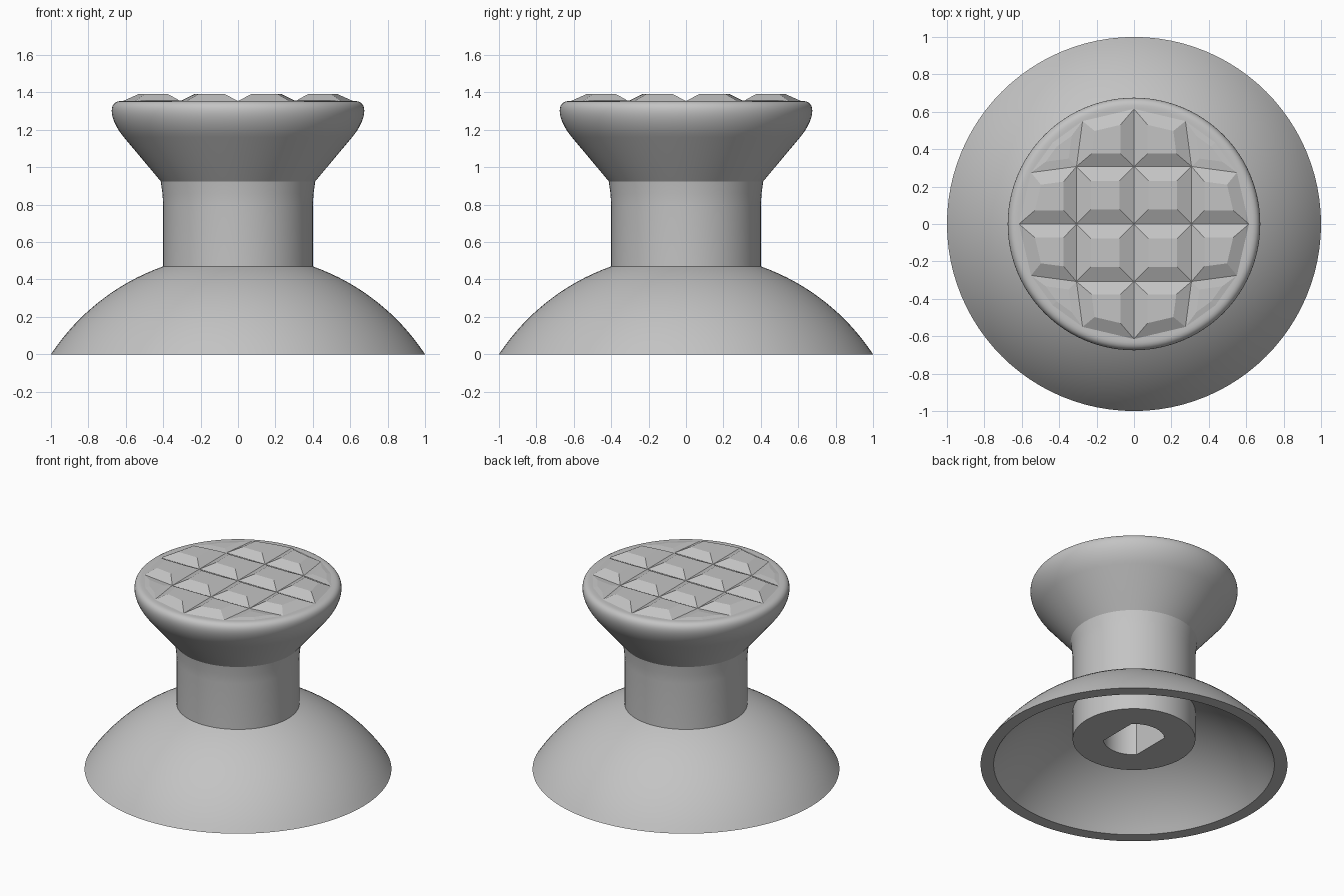
import bpy, bmesh, math
from mathutils import Vector
from mathutils.geometry import interpolate_bezier

if "Cube" in bpy.data.objects:
    bpy.data.objects.remove(bpy.data.objects["Cube"])

SEGMENTS = 96

grey = bpy.data.materials.new("plain grey")
grey.use_nodes = True
grey.diffuse_color = (0.55, 0.55, 0.55, 1)
grey.node_tree.nodes["Principled BSDF"].inputs["Base Color"].default_value = grey.diffuse_color


def finish(bm, name, smooth=None):
    """Turn a bmesh into a named object with the shared material."""
    mesh = bpy.data.meshes.new(name)
    bm.to_mesh(mesh)
    bm.free()
    mesh.materials.append(grey)
    obj = bpy.data.objects.new(name, mesh)
    bpy.context.collection.objects.link(obj)
    if smooth:
        bpy.ops.object.select_all(action='DESELECT')
        obj.select_set(True)
        bpy.context.view_layer.objects.active = obj
        bpy.ops.object.shade_smooth_by_angle(angle=math.radians(smooth))
    return obj


def lathe(name, profile, flat_radius=0, flat_x=0):
    """Spin (radius, z) points; rings of flat_radius get flats at x = +-flat_x."""
    bm = bmesh.new()
    rings = []
    for r, z in profile:
        if r == 0:
            rings.append([bm.verts.new((0, 0, z))] * SEGMENTS)
            continue
        ring = []
        for i in range(SEGMENTS):
            a = math.tau * i / SEGMENTS
            x, y = r * math.cos(a), r * math.sin(a)
            if r == flat_radius:
                x = max(-flat_x, min(flat_x, x))
            ring.append(bm.verts.new((x, y, z)))
        rings.append(ring)
    for lower, upper in zip(rings, rings[1:]):
        for i in range(SEGMENTS):
            j = (i + 1) % SEGMENTS
            corners = [lower[i], lower[j], upper[j], upper[i]]
            bm.faces.new(list(dict.fromkeys(corners)))
    bmesh.ops.recalc_face_normals(bm, faces=bm.faces)
    return finish(bm, name, 25)


# Domed skirt: two concentric sphere caps joined by a flat rim
CENTRE_Z = -0.659


def dome_arc(rim, neck=0.4, steps=16):
    radius = math.hypot(rim, CENTRE_Z)
    start, end = math.asin(neck / radius), math.asin(rim / radius)
    angles = [start + (end - start) * i / steps for i in range(steps + 1)]
    return [(radius * math.sin(a), CENTRE_Z + radius * math.cos(a)) for a in angles]


outer, inner = dome_arc(1.0), dome_arc(0.915)
lathe("dome_skirt", outer + inner[::-1] + outer[:1])

# Stem with a double-flat socket underneath
lathe("stem", [(0, 0.6), (0.2, 0.6), (0.2, 0.19), (0.4, 0.19), (0.4, 0.47),
               (0.4, 0.8), (0.404, 0.86), (0.413, 0.925), (0, 0.925)],
      flat_radius=0.2, flat_x=0.1414)

# Flared cap with a rounded edge
TOP = 1.353
edge = interpolate_bezier(Vector((0.61, 1.16)), Vector((0.69, 1.255)),
                          Vector((0.7, 1.36)), Vector((0.62, TOP)), 16)
lathe("cap", [(0, 0.925), (0.413, 0.925)] + [tuple(p)[:2] for p in edge] + [(0, TOP)])

# Grip pads: truncated pyramids on a grid whose outer corners are pulled onto a circle
GRIP_RADIUS = 0.615
CELL = GRIP_RADIUS / 2


def grid_point(i, j):
    p = Vector((i * CELL, j * CELL, 0))
    if p.length > GRIP_RADIUS:
        p = p.normalized() * GRIP_RADIUS
    return p + Vector((0, 0, TOP + 0.001))


bm = bmesh.new()
for i in range(-2, 2):
    for j in range(-2, 2):
        base = [grid_point(i + a, j + b) for a, b in ((0, 0), (1, 0), (1, 1), (0, 1))]
        middle = sum(base, Vector()) / 4
        is_corner = i in (-2, 1) and j in (-2, 1)
        rise = Vector((0, 0, 0.006 if is_corner else 0.038))
        low = [bm.verts.new(p) for p in base]
        high = [bm.verts.new(p.lerp(middle, 0.5) + rise) for p in base]
        bm.faces.new(high)
        for k in range(4):
            n = (k + 1) % 4
            bm.faces.new((low[k], low[n], high[n], high[k]))
finish(bm, "grip_pads")
